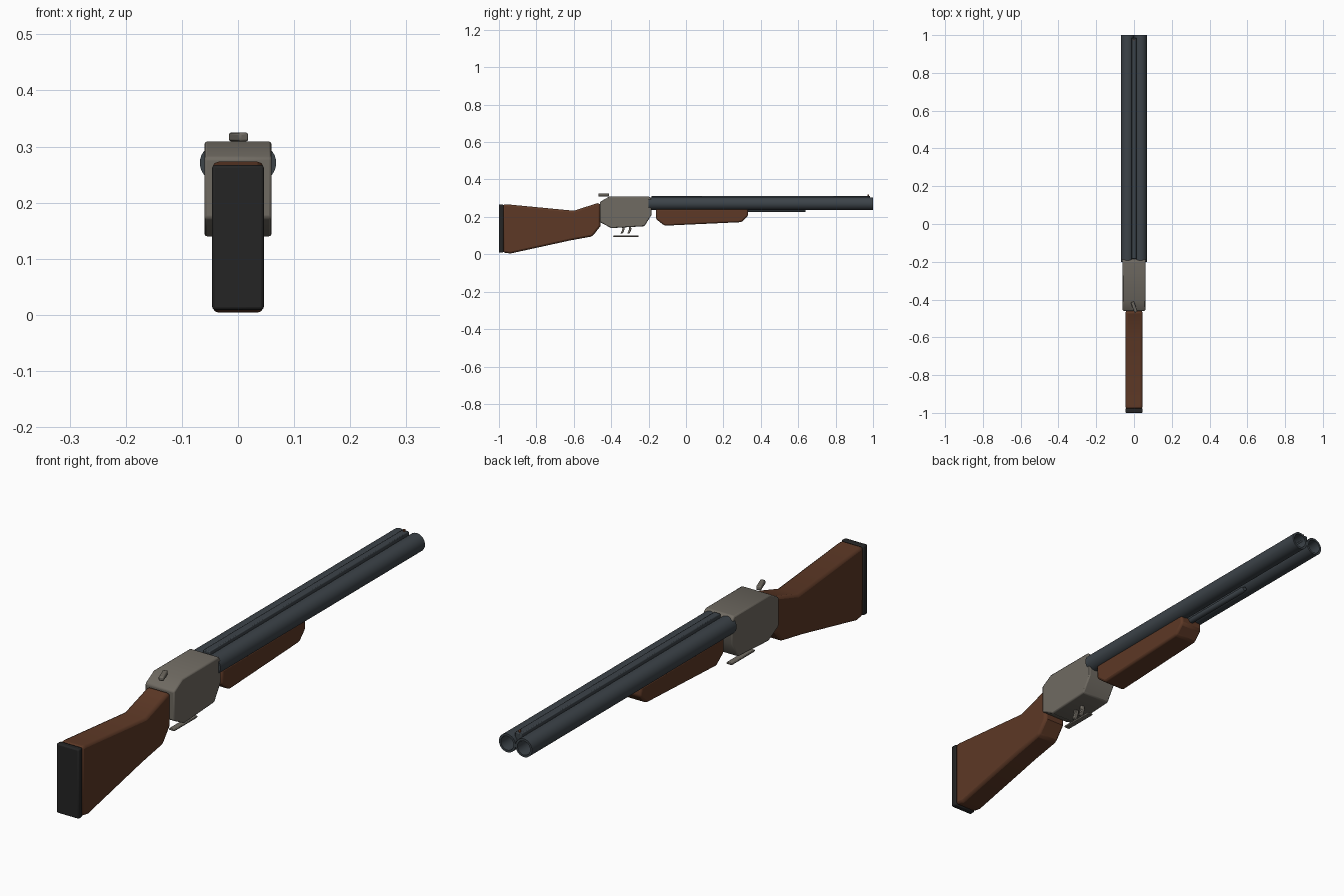
import bpy, bmesh, math
from mathutils import Matrix, Vector

cube = bpy.data.objects.get("Cube")
if cube:
    bpy.data.objects.remove(cube, do_unlink=True)


def material(name, rgb):
    m = bpy.data.materials.new(name)
    m.use_nodes = True
    m.diffuse_color = (*rgb, 1)
    m.node_tree.nodes["Principled BSDF"].inputs["Base Color"].default_value = (*rgb, 1)
    return m


WOOD = material("walnut wood", (0.11, 0.04, 0.019))
STEEL = material("receiver steel", (0.16, 0.145, 0.122))
BLUED = material("blued steel", (0.045, 0.056, 0.066))
RUBBER = material("black rubber", (0.018, 0.018, 0.018))
COPPER = material("bead copper", (0.22, 0.07, 0.03))


def finish(bm, name, mat, bevel=0, segments=2):
    bmesh.ops.recalc_face_normals(bm, faces=bm.faces)
    mesh = bpy.data.meshes.new(name)
    bm.to_mesh(mesh)
    bm.free()
    mesh.materials.append(mat)
    ob = bpy.data.objects.new(name, mesh)
    bpy.context.collection.objects.link(ob)
    if bevel:
        mod = ob.modifiers.new("Bevel", 'BEVEL')
        mod.width, mod.segments = bevel, segments
        mod.limit_method = 'ANGLE'
        mod.angle_limit = math.radians(40)
    bpy.ops.object.select_all(action='DESELECT')
    bpy.context.view_layer.objects.active = ob
    ob.select_set(True)
    bpy.ops.object.shade_smooth_by_angle(angle=math.radians(35))
    return ob


def side_profile(name, points, half_width, mat, bevel, segments=2):
    """Extrude a (y, z) outline across x."""
    bm = bmesh.new()
    face = bm.faces.new([bm.verts.new((-half_width, y, z)) for y, z in points])
    new = bmesh.ops.extrude_face_region(bm, geom=[face])["geom"]
    moved = [v for v in new if isinstance(v, bmesh.types.BMVert)]
    bmesh.ops.translate(bm, verts=moved, vec=(2 * half_width, 0, 0))
    return finish(bm, name, mat, bevel, segments)


def box(name, size, centre, mat, bevel, turn=0):
    bm = bmesh.new()
    bmesh.ops.create_cube(bm, size=1)
    bmesh.ops.scale(bm, verts=bm.verts, vec=size)
    place = Matrix.Translation(centre) @ Matrix.Rotation(turn, 4, 'Z')
    bmesh.ops.transform(bm, verts=bm.verts, matrix=place)
    return finish(bm, name, mat, bevel)


def lathe_along_y(name, profile, x, z, mat, sides=32):
    """Revolve a (radius, y) profile around a barrel axis."""
    bm = bmesh.new()
    rings = []
    for r, y in profile:
        rings.append([bm.verts.new((x + r * math.cos(a), y, z + r * math.sin(a)))
                      for a in (math.tau * i / sides for i in range(sides))])
    for a, b in zip(rings, rings[1:]):
        for i in range(sides):
            j = (i + 1) % sides
            bm.faces.new((a[i], a[j], b[j], b[i]))
    bm.faces.new(rings[0])
    bm.faces.new(rings[-1])
    return finish(bm, name, mat)


# Shoulder stock and butt pad
side_profile("stock", [(-0.978, 0.267), (-0.955, 0.267), (-0.6, 0.233), (-0.465, 0.276),
                       (-0.458, 0.262), (-0.458, 0.15), (-0.5, 0.096), (-0.62, 0.074),
                       (-0.94, 0.004), (-0.978, 0.01)], 0.045, WOOD, 0.01)
box("butt_pad", (0.092, 0.024, 0.258), (0, -0.988, 0.138), RUBBER, 0.005)

# Receiver
side_profile("receiver", [(-0.46, 0.28), (-0.41, 0.309), (-0.197, 0.309), (-0.185, 0.295),
                          (-0.185, 0.21), (-0.222, 0.15), (-0.4, 0.14), (-0.46, 0.172)],
             0.06, STEEL, 0.005)

# Twin hollow barrels
for side, x in (("left", 0.034), ("right", -0.034)):
    lathe_along_y(side + "_barrel", [(0.034, -0.2), (0.034, 1.0), (0.026, 1.0), (0.026, -0.15)],
                  x, 0.271, BLUED)

# Rib between the barrels, front bead and rod underneath
box("top_rib", (0.027, 1.17, 0.03), (0, 0.4, 0.297), BLUED, 0.003)
box("bead_post", (0.007, 0.008, 0.014), (0, 0.975, 0.313), COPPER, 0.002)
lathe_along_y("under_rod", [(0.008, 0.2), (0.011, 0.205), (0.011, 0.632), (0.008, 0.64)],
              0, 0.236, BLUED, 16)

# Fore-end
side_profile("fore_end", [(-0.16, 0.243), (0.33, 0.243), (0.333, 0.208), (0.297, 0.172),
                          (-0.115, 0.153), (-0.16, 0.188)], 0.047, WOOD, 0.008)

# Opening lever on top of the receiver
box("top_lever", (0.018, 0.058, 0.016), (0.001, -0.44, 0.317), STEEL, 0.004, math.radians(20))

# Trigger guard plate and the two curved triggers
box("trigger_guard", (0.022, 0.136, 0.007), (0, -0.321, 0.096), STEEL, 0.002)
for name, y in (("rear_trigger", -0.34), ("front_trigger", -0.304)):
    path = [(0.004, 0.152), (0.006, 0.134), (0.001, 0.122), (-0.005, 0.111)]
    front = [(y + dy + 0.006, z) for dy, z in path]
    back = [(y + dy - 0.006, z) for dy, z in reversed(path)]
    side_profile(name, front + back, 0.007, STEEL, 0.002)
